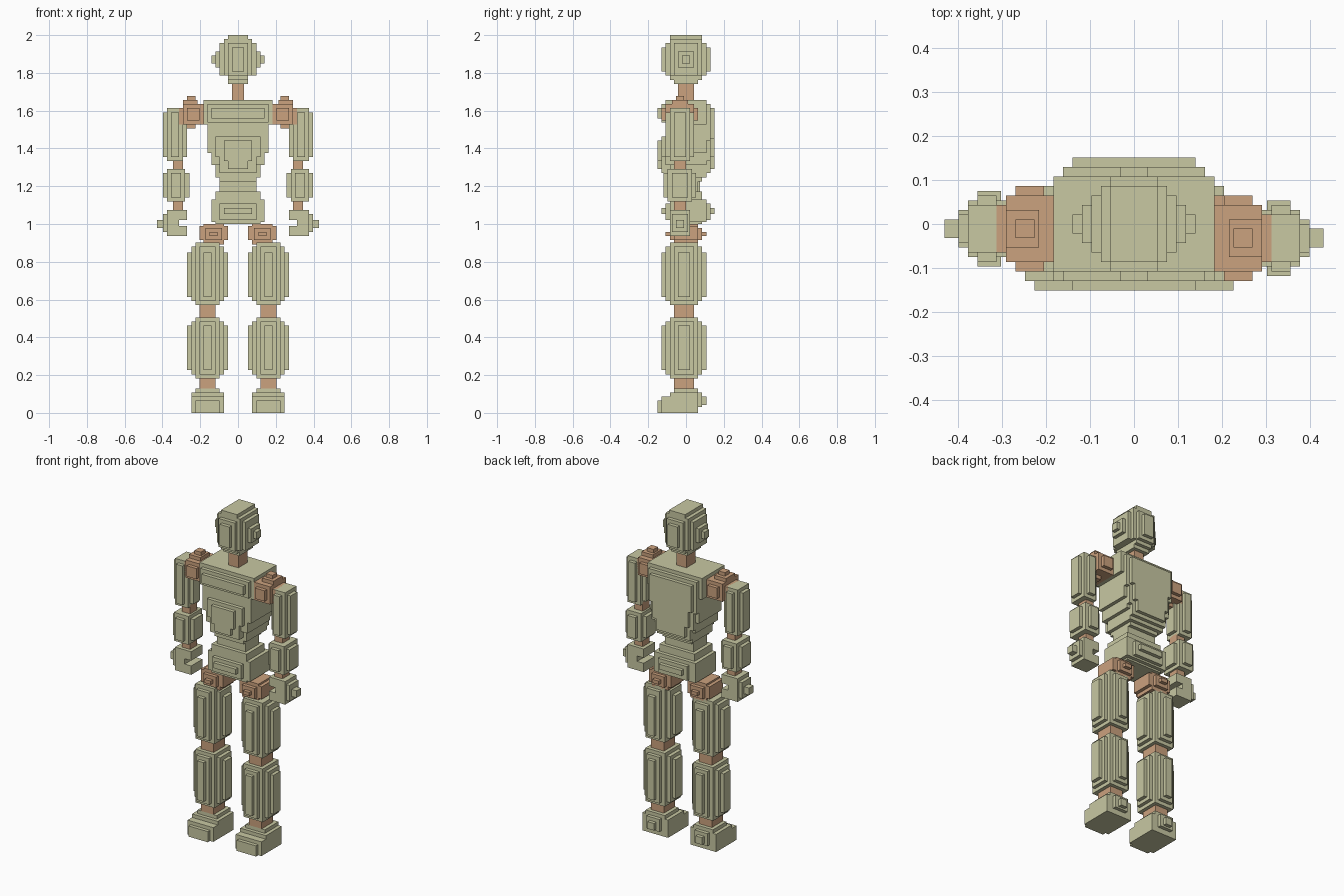
import bpy, bmesh

V = 2 / 93  # step size of the blocky style


def material(name, rgb):
    m = bpy.data.materials.new(name)
    m.diffuse_color = (*rgb, 1)
    return m


GREEN = material("pale_green", (0.58, 0.58, 0.365))
CLAY = material("clay_orange", (0.60, 0.36, 0.21))


def solid(name, boxes, mat):
    """Outer skin of a union of axis-aligned boxes (x0, x1, y0, y1, z0, z1)."""
    h = V / 2
    boxes = [[round(c / h) for c in b] for b in boxes]
    ax = [sorted({b[2 * k + e] for b in boxes for e in (0, 1)}) for k in range(3)]
    cells = set()
    for b in boxes:
        r = [range(ax[k].index(b[2 * k]), ax[k].index(b[2 * k + 1])) for k in range(3)]
        cells.update((i, j, l) for i in r[0] for j in r[1] for l in r[2])
    bm = bmesh.new()
    verts = {}

    def vert(p):
        if p not in verts:
            verts[p] = bm.verts.new([ax[k][p[k]] * h for k in range(3)])
        return verts[p]

    for c in cells:
        for k in range(3):
            u, w = (k + 1) % 3, (k + 2) % 3
            for side in (0, 1):
                n = list(c)
                n[k] += 2 * side - 1
                if tuple(n) in cells:
                    continue
                quad = []
                for du, dw in ((0, 0), (1, 0), (1, 1), (0, 1)):
                    p = list(c)
                    p[k] += side
                    p[u] += du
                    p[w] += dw
                    quad.append(vert(tuple(p)))
                bm.faces.new(quad if side else quad[::-1])
    bmesh.ops.dissolve_limit(bm, angle_limit=0.01, verts=bm.verts[:], edges=bm.edges[:])
    me = bpy.data.meshes.new(name)
    bm.to_mesh(me)
    bm.free()
    me.materials.append(mat)
    ob = bpy.data.objects.new(name, me)
    bpy.context.collection.objects.link(ob)
    return ob


def block(cx, cy, hx, hy, z0, z1):
    return (cx - hx, cx + hx, cy - hy, cy + hy, z0, z1)


def stepped(cx, cy, hx, hy, z0, z1, n):
    """Pillar with stepped corners: n crossing boxes, outer ones shorter."""
    out = []
    for i in range(n):
        inset = abs(i - (n - 1) / 2) * V * 1.1
        out.append(block(cx, cy, hx - i * V, hy - (n - 1 - i) * V, z0 + inset, z1 - inset))
    return out


# Head with stepped ears, face and back
solid("head", [block(0, 0, *b) for b in (
    (.054, .065, 1.742, 2.0), (.054, .086, 1.763, 2.0), (.075, .086, 1.785, 1.978),
    (.097, .065, 1.785, 1.957), (.118, .043, 1.828, 1.914), (.14, .022, 1.85, 1.892),
    (.054, .108, 1.785, 1.957), (.032, .129, 1.806, 1.935))], GREEN)
solid("neck", [block(0, 0, .032, .043, 1.655, 1.763)], CLAY)

# Torso: shoulders block, tapering ribcage, chest, belly and back plates
solid("torso", [
    (-.183, .183, -.108, .108, 1.527, 1.655),
    (-.16, .16, -.108, .108, 1.376, 1.527),
    (-.14, .14, -.108, .108, 1.312, 1.4),
    (-.118, .118, -.086, .108, 1.247, 1.32),
    (-.097, .097, -.086, .086, 1.225, 1.26),
    (-.16, .16, -.129, .1, 1.54, 1.634),
    (-.14, .14, -.151, .1, 1.56, 1.613),
    (-.118, .118, -.129, .1, 1.355, 1.462),
    (-.097, .097, -.129, .1, 1.27, 1.376),
    (-.075, .075, -.151, .1, 1.333, 1.44),
    (-.054, .054, -.151, .1, 1.29, 1.35),
    (-.16, .16, 0, .129, 1.44, 1.634),
    (-.14, .14, 0, .129, 1.333, 1.45),
    (-.118, .118, 0, .129, 1.27, 1.35),
    (-.14, .14, 0, .151, 1.45, 1.613),
    (-.118, .118, 0, .151, 1.355, 1.46),
    (-.097, .097, 0, .151, 1.29, 1.37)], GREEN)
solid("waist", [block(0, 0, .097, .065, 1.161, 1.225)], GREEN)
solid("pelvis", [
    (-.118, .118, -.086, .086, 1.0, 1.17),
    (-.14, .14, -.086, .108, 1.01, 1.13),
    (-.097, .097, -.108, .129, 1.025, 1.11),
    (-.075, .075, -.129, .151, 1.05, 1.09)], GREEN)


def flip(boxes, s):
    """Mirror left-side boxes to the right when s is 1."""
    return [(-b[1], -b[0], *b[2:]) if s > 0 else b for b in boxes]


for side, s, ay in (("left", -1, -.0108), ("right", 1, -.0323)):
    def part(name, boxes, mat):
        solid(f"{side}_{name}", flip(boxes, s), mat)

    # Arm chain
    part("shoulder_joint", [
        (-.31, -.185, ay - .054, ay + .054, 1.53, 1.61),
        (-.295, -.185, ay - .075, ay + .075, 1.53, 1.634),
        (-.274, -.205, ay - .097, ay + .097, 1.55, 1.613),
        (-.29, -.21, ay - .043, ay + .043, 1.525, 1.655),
        (-.274, -.231, ay - .022, ay + .022, 1.505, 1.677)], CLAY)
    part("upper_arm", stepped(-.338, ay, .065, .075, 1.333, 1.613, 3), GREEN)
    part("elbow", [block(-.317, ay, .022, .032, 1.28, 1.34)], CLAY)
    part("forearm", stepped(-.328, ay, .073, .086, 1.118, 1.29, 3), GREEN)
    part("wrist", [block(-.317, ay, .022, .032, 1.07, 1.118)], CLAY)
    # Cupped hand, open toward the body
    part("hand", [
        (-.403, -.317, ay - .043, ay + .043, .957, 1.05),
        (-.38, -.317, ay - .054, ay + .054, .935, 1.07),
        (-.38, -.274, ay - .054, ay + .054, 1.025, 1.07),
        (-.38, -.274, ay - .054, ay + .054, .935, .985),
        (-.425, -.4, ay - .022, ay + .022, .978, 1.025)], GREEN)

    # Leg chain
    part("hip_joint", [block(-.13, 0, *b) for b in (
        (.054, .065, .892, 1.0), (.075, .065, .914, .99),
        (.043, .086, .914, .978), (.022, .108, .935, .957))], CLAY)
    lx, ly = -.165, -.0108
    part("thigh", stepped(lx, ly, .108, .118, .57, .9, 5), GREEN)
    part("knee", [block(lx, -.0108, .043, .054, .505, .575)], CLAY)
    part("shin", stepped(lx, ly, .108, .118, .18, .505, 5), GREEN)
    part("ankle", [block(lx, -.0108, .043, .054, .125, .185)], CLAY)
    part("foot", [
        (lx - .065, lx + .065, -.151, .065, 0, .065),
        (lx - .086, lx + .086, -.129, .065, 0, .065),
        (lx - .086, lx + .086, -.129, .043, 0, .086),
        (lx - .086, lx + .086, -.086, .065, 0, .108),
        (lx - .065, lx + .065, -.065, .065, 0, .129),
        (lx - .043, lx + .043, 0, .086, .03, .108),
        (lx - .022, lx + .022, 0, .108, .045, .086)], GREEN)
